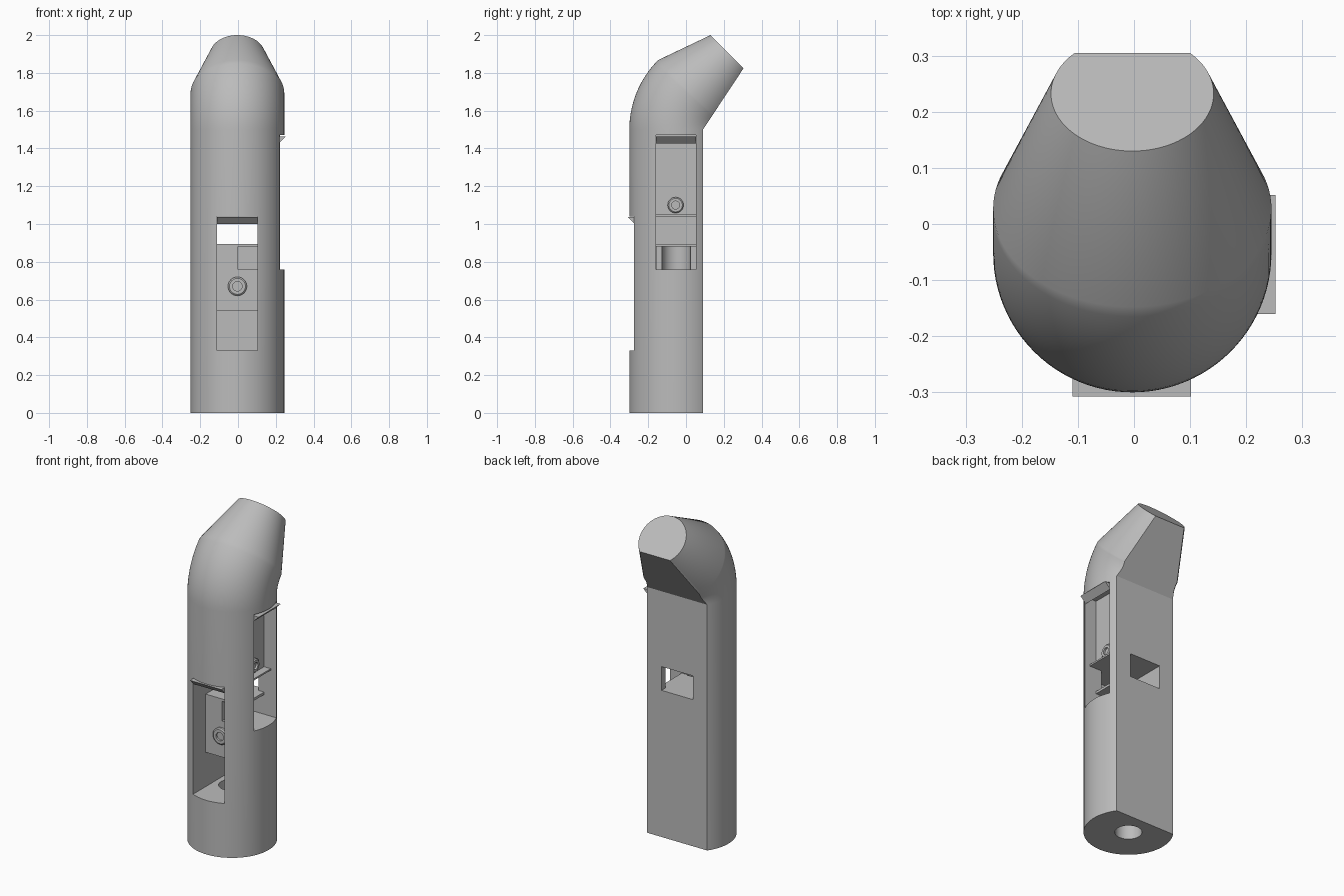
import bpy, bmesh, math
from mathutils import Vector

if "Cube" in bpy.data.objects:
    bpy.data.objects.remove(bpy.data.objects["Cube"], do_unlink=True)

grey = bpy.data.materials.new("plain_grey")
grey.use_nodes = True
grey.diffuse_color = (0.5, 0.5, 0.5, 1)
grey.node_tree.nodes["Principled BSDF"].inputs["Base Color"].default_value = (0.5, 0.5, 0.5, 1)

CX, CY, R = -0.003, -0.052, 0.248


def finish(bm, name):
    bmesh.ops.recalc_face_normals(bm, faces=bm.faces)
    mesh = bpy.data.meshes.new(name)
    bm.to_mesh(mesh)
    bm.free()
    ob = bpy.data.objects.new(name, mesh)
    bpy.context.collection.objects.link(ob)
    mesh.materials.append(grey)
    return ob


def loft(rings, name):
    bm = bmesh.new()
    loops = [[bm.verts.new(p) for p in ring] for ring in rings]
    n = len(loops[0])
    for a, b in zip(loops, loops[1:]):
        for i in range(n):
            bm.faces.new((a[i], a[(i + 1) % n], b[(i + 1) % n], b[i]))
    bm.faces.new(loops[0])
    bm.faces.new(loops[-1])
    return finish(bm, name)


def box(name, x, y, z):
    return loft([[(x[i], y[j], h) for i, j in ((0, 0), (1, 0), (1, 1), (0, 1))] for h in z], name)


def ring(y, z, radius, tilt, n=96):
    # circle whose axis leans back by tilt
    pts = []
    for i in range(n):
        a = math.tau * i / n
        v = radius * math.sin(a)
        pts.append((CX + radius * math.cos(a), y + v * math.cos(tilt), z - v * math.sin(tilt)))
    return pts


def carve(target, cutter):
    mod = target.modifiers.new("cut", 'BOOLEAN')
    mod.operation, mod.solver, mod.object = 'DIFFERENCE', 'EXACT', cutter
    bpy.context.view_layer.objects.active = target
    bpy.ops.object.modifier_apply(modifier=mod.name)
    bpy.data.objects.remove(cutter, do_unlink=True)


def smooth(ob):
    bpy.ops.object.select_all(action='DESELECT')
    ob.select_set(True)
    bpy.context.view_layer.objects.active = ob
    bpy.ops.object.shade_smooth_by_angle(angle=math.radians(30))


# Body: round tube, bent back and tapered to the tip
pivot = 0.22
rings = [ring(CY, 0, R, 0)]
for k in range(17):
    t = math.radians(45) * k / 16
    reach = pivot - CY
    rings.append(ring(pivot - reach * math.cos(t), 1.5 + reach * math.sin(t), R, t))
rings.append(ring(0.2325, 1.8975, 0.145, math.radians(45)))
body = loft(rings, "body")

# Flat back and flat underside of the neck
back = [(0.09, -0.1), (0.09, 1.5), (0.52, 2.15), (0.8, 2.15), (0.8, -0.1)]
carve(body, loft([[(x, y, z) for y, z in back] for x in (-0.5, 0.5)], "back_cutter"))

# Front pocket, through window, side pocket
FX, SY = (-0.11, 0.102), (-0.16, 0.052)
for x, y, z in (
    (FX, (-0.5, -0.155), (0.33, 1.04)),
    (FX, (-0.5, 0.03), (0.33, 0.54)),
    (FX, (-0.5, 0.5), (0.895, 1.04)),
    ((0.14, 0.5), SY, (0.76, 1.47)),
    ((0.0, 0.5), SY, (0.76, 0.88)),
    ((0.05, 0.5), SY, (0.895, 1.04)),
):
    carve(body, box("pocket_cutter", x, y, z))

# Wire channel up from the base
carve(body, loft([ring(CY, z, 0.075, 0, 48) for z in (-0.1, 0.882)], "channel_cutter"))
smooth(body)

# Sloped lips at the pocket tops
lip = [(-0.307, 1.037), (-0.27, 1.037), (-0.27, 1.0)]
loft([[(x, y, z) for y, z in lip] for x in FX], "front_lip")
lip = [(0.252, 1.463), (0.215, 1.463), (0.215, 1.426)]
loft([[(x, y, z) for x, z in lip] for y in SY], "side_lip")

# Thin shelf under the side button block
box("side_shelf", (0.12, 0.185), SY, (1.04, 1.05))


def button(name, centre, axis, radius):
    # stepped ring with a recessed middle
    profile = [(1, -0.01), (1, 0.012), (0.85, 0.018), (0.5, 0.018), (0.5, 0.006)]
    axis = Vector(axis)
    side = axis.cross(Vector((0, 0, 1)))
    loops = []
    for r, h in profile:
        loops.append([Vector(centre) + axis * h + radius * r * (
            side * math.cos(math.tau * i / 32) + Vector((0, 0, math.sin(math.tau * i / 32))))
            for i in range(32)])
    smooth(loft(loops, name))


button("front_button", (CX, -0.155, 0.67), (0, -1, 0), 0.05)
button("side_button", (0.14, -0.055, 1.1), (1, 0, 0), 0.042)
